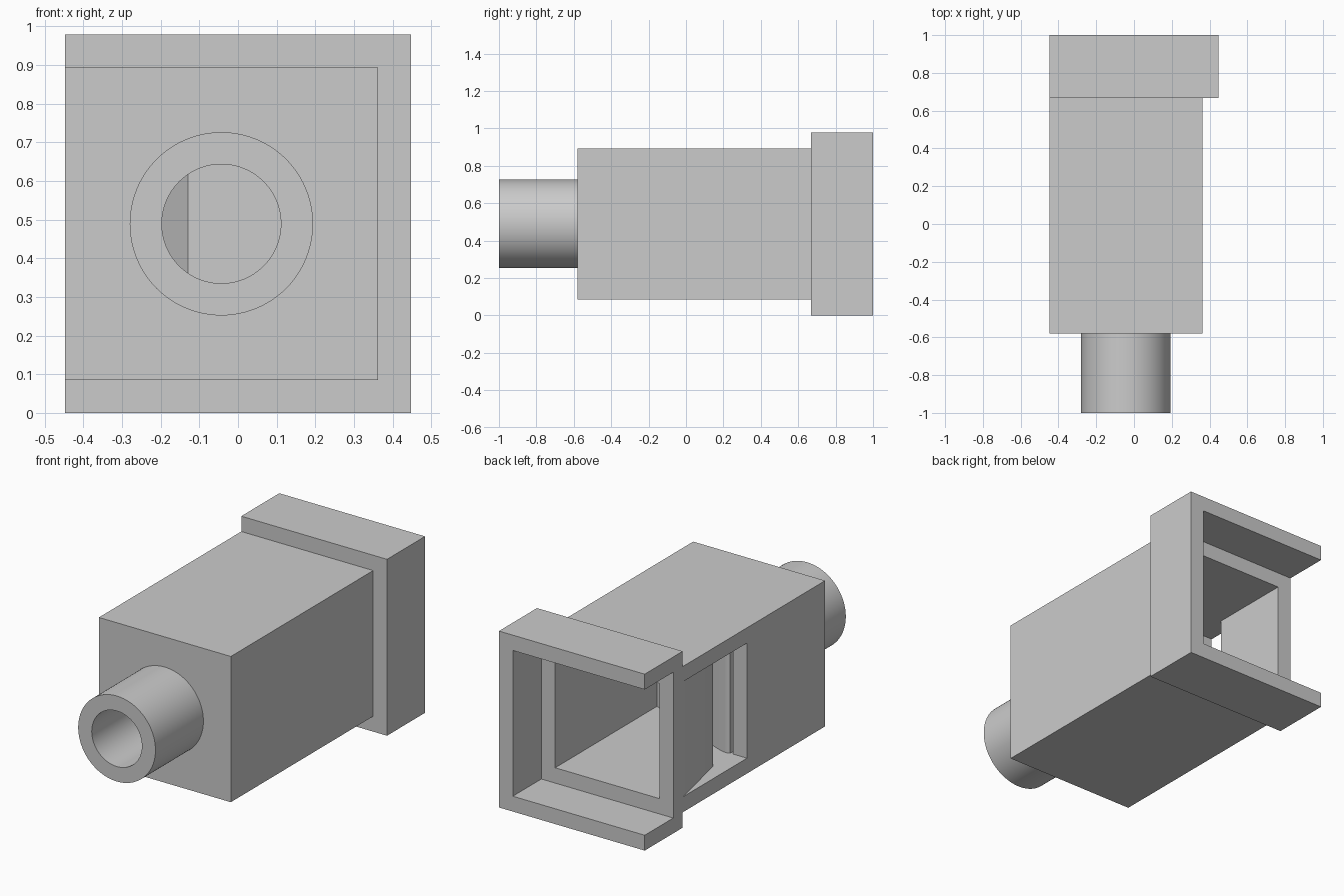
import bpy, bmesh, math
from mathutils import Vector, Matrix
from mathutils.geometry import interpolate_bezier

cube = bpy.data.objects.get("Cube")
if cube:
    bpy.data.objects.remove(cube, do_unlink=True)

# One plain grey plastic
grey = bpy.data.materials.new("plain_grey")
grey.use_nodes = True
grey.diffuse_color = (0.6, 0.6, 0.6, 1)
grey.node_tree.nodes["Principled BSDF"].inputs["Base Color"].default_value = (0.6, 0.6, 0.6, 1)


def add_object(name, bm):
    bmesh.ops.recalc_face_normals(bm, faces=bm.faces)
    mesh = bpy.data.meshes.new(name)
    bm.to_mesh(mesh)
    bm.free()
    mesh.materials.append(grey)
    obj = bpy.data.objects.new(name, mesh)
    bpy.context.collection.objects.link(obj)
    return obj


def prism(name, outline, z0, z1):
    """Extrude a plan outline upward from z0 to z1."""
    bm = bmesh.new()
    face = bm.faces.new([bm.verts.new((x, y, z0)) for x, y in outline])
    new = bmesh.ops.extrude_face_region(bm, geom=[face])["geom"]
    top = [v for v in new if isinstance(v, bmesh.types.BMVert)]
    bmesh.ops.translate(bm, verts=top, vec=(0, 0, z1 - z0))
    return add_object(name, bm)


def box(name, x0, x1, y0, y1, z0, z1):
    return prism(name, [(x0, y0), (x1, y0), (x1, y1), (x0, y1)], z0, z1)


def rod(name, radius, y0, y1):
    """Round bar along y, on the mouthpiece axis."""
    bm = bmesh.new()
    place = Matrix.Translation((AXIS_X, (y0 + y1) / 2, MID_Z)) @ Matrix.Rotation(math.pi / 2, 4, "X")
    bmesh.ops.create_cone(bm, cap_ends=True, segments=96, radius1=radius,
                          radius2=radius, depth=y1 - y0, matrix=place)
    return add_object(name, bm)


def cut(obj, *cutters):
    for cutter in cutters:
        mod = obj.modifiers.new("cut", "BOOLEAN")
        mod.object = cutter
        mod.operation = "DIFFERENCE"
        mod.solver = "EXACT"
    bpy.context.view_layer.update()
    evaluated = obj.evaluated_get(bpy.context.evaluated_depsgraph_get())
    mesh = bpy.data.meshes.new_from_object(evaluated)
    obj.modifiers.clear()
    obj.data = mesh


WALL = 0.085
LEFT, RIGHT = -0.447, 0.447
HEIGHT = 0.978
MID_Z = HEIGHT / 2
AXIS_X = -0.043
SEAM = 0.667          # where the body meets the collar
LEDGE = 0.75          # bottom of the collar recess
JAMB = 0.104          # front edge of the side window

# Solid outer shapes
body = box("body", LEFT, RIGHT - WALL, -0.58, SEAM, WALL, HEIGHT - WALL)
collar = box("collar", LEFT, RIGHT, SEAM, 1.0, 0, HEIGHT)
tube = rod("mouthpiece_tube", 0.237, -1.0, -0.58)

# Inner chamber, air slot, side window and sloped lip in one plan outline
inner_left, inner_right = LEFT + WALL, RIGHT - 2 * WALL
slot = inner_left + 0.018
curve = interpolate_bezier(Vector((inner_right, -0.14)), Vector((0, -0.06)),
                           Vector((slot + 0.05, 0.15)), Vector((slot, JAMB)), 16)
outline = [(p.x, p.y) for p in curve]
outline += [(slot, -0.15), (-0.128, -0.503), (inner_left, -0.503),
            (inner_left, JAMB), (LEFT - 0.03, JAMB), (LEFT - 0.03, SEAM - 0.003),
            (LEFT, SEAM - 0.003), (inner_left, 0.28),
            (inner_left, LEDGE + 0.05), (inner_right, LEDGE + 0.05)]
chamber = prism("chamber_cutter", outline, 2 * WALL, HEIGHT - 2 * WALL)

# Round bore and the collar recess, open on one side
bore = rod("bore_cutter", 0.154, -1.1, -0.5)
recess = box("recess_cutter", LEFT - 0.1, RIGHT - WALL, LEDGE, 1.1, WALL, HEIGHT - WALL)

cut(body, chamber, bore)
cut(collar, recess, chamber)
cut(tube, bore)
for cutter in (chamber, bore, recess):
    bpy.data.objects.remove(cutter, do_unlink=True)

# Smooth the round parts, keep the corners sharp
bpy.ops.object.select_all(action="DESELECT")
for obj in (body, collar, tube):
    obj.select_set(True)
bpy.context.view_layer.objects.active = body
bpy.ops.object.shade_smooth_by_angle(angle=math.radians(30))
